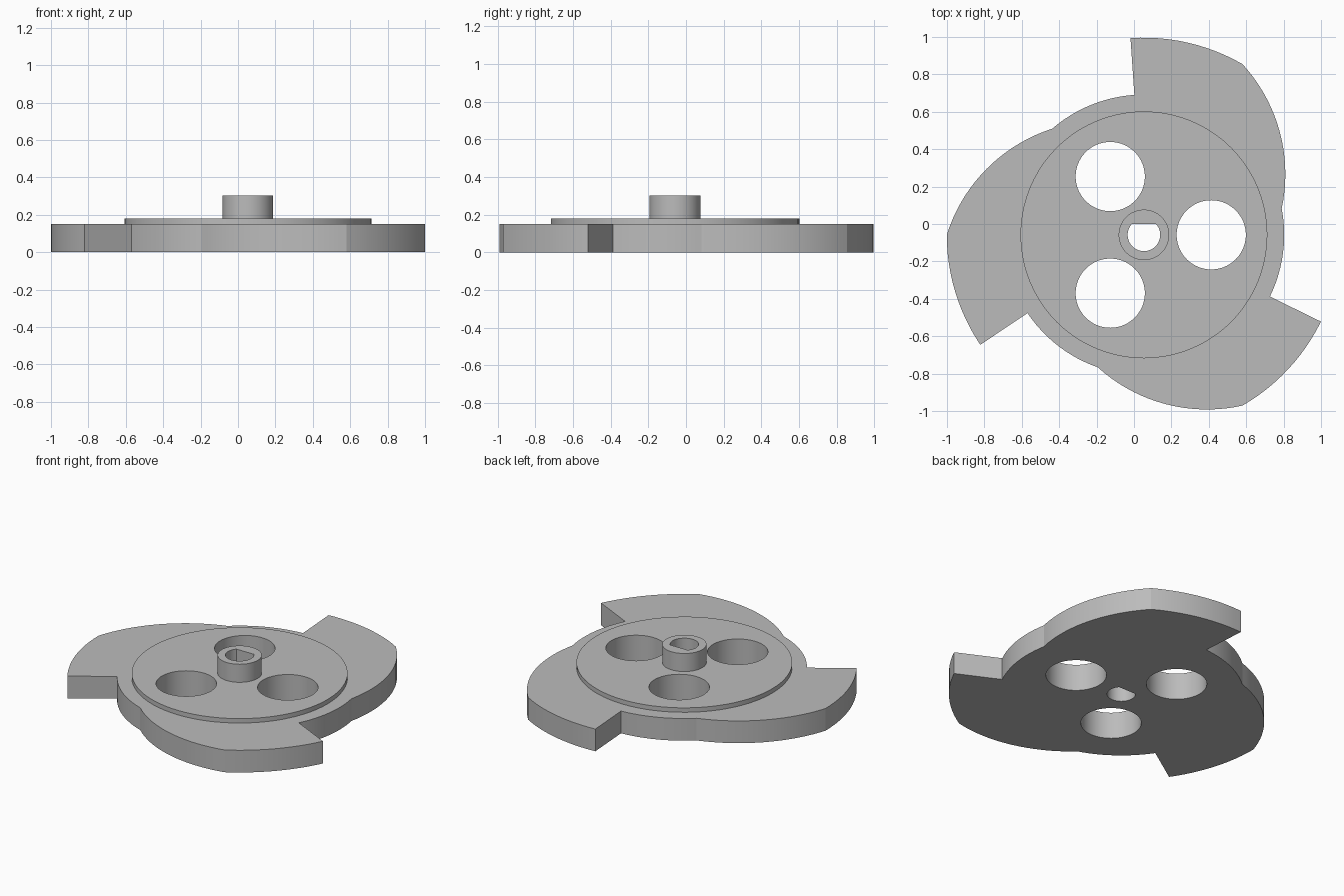
import bpy
import bmesh
from math import radians, sin, cos, acos
from mathutils import Vector, Matrix

if "Cube" in bpy.data.objects:
    bpy.data.objects.remove(bpy.data.objects["Cube"])

AXIS = Vector((0.053, -0.058))          # rotation axis of the cam
PLATE_TOP, DISC_TOP, HUB_TOP = 0.15, 0.18, 0.302
ROOT_R, TIP_R, FLANK_R = 0.75, 1.054, 0.87
DISC_R, HUB_R, HOLE_R, HOLE_DIST = 0.66, 0.135, 0.185, 0.36
BORE_R, BORE_FLAT = 0.087, 0.058


def polar(r, degrees):
    return Vector((r * cos(radians(degrees)), r * sin(radians(degrees))))


def arc(r, start, end, steps):
    return [polar(r, start + (end - start) * i / steps) for i in range(steps + 1)]


def circle(r, center=Vector((0, 0)), steps=80):
    return [center + p for p in arc(r, 0, 360, steps)[:-1]]


def bulge(a, b, r, steps):
    """Arc of radius r from a to b, curving away from the axis."""
    half = (b - a) / 2
    side = Vector((-half.y, half.x)).normalized()
    mid = (a + b) / 2
    if side.dot(mid) > 0:
        side = -side
    center = mid + side * (r * r - half.length_squared) ** 0.5
    start = a - center
    sweep = start.angle_signed(b - center)
    return [center + Matrix.Rotation(-sweep * i / steps, 2) @ start
            for i in range(steps + 1)]


def cam_outline():
    """Three teeth, each a tip arc, a bulging flank and a root arc."""
    points = []
    for turn in (0, -120, -240):
        tip = arc(TIP_R, 93.9 + turn, 60 + turn, 12)
        flank = bulge(tip[-1], polar(ROOT_R, 10.8 + turn), FLANK_R, 18)
        root = arc(ROOT_R, 10.8 + turn, -26.1 + turn, 12)
        points += tip + flank[1:-1] + root
    return points


bm = bmesh.new()


def ring(loop, z):
    verts = [bm.verts.new((p.x + AXIS.x, p.y + AXIS.y, z)) for p in loop]
    return [bm.edges.new((v, verts[i - 1])) for i, v in enumerate(verts)]


def cap(z, *loops):
    """Flat face bounded by the first loop, with the others as openings."""
    edges = [e for loop in loops for e in ring(loop, z)]
    bmesh.ops.triangle_fill(bm, edges=edges, use_beauty=True, normal=(0, 0, 1))


def wall(loop, low, high):
    bmesh.ops.bridge_loops(bm, edges=ring(loop, low) + ring(loop, high))


outline, disc, hub = cam_outline(), circle(DISC_R), circle(HUB_R)
holes = [circle(HOLE_R, polar(HOLE_DIST, a)) for a in (0, 120, 240)]
half_flat = 90 - acos(BORE_FLAT / BORE_R) / radians(1)
bore = arc(BORE_R, half_flat, half_flat - 360 + 2 * (90 - half_flat), 40)

# Cam plate
cap(0, outline, bore, *holes)
wall(outline, 0, PLATE_TOP)
cap(PLATE_TOP, outline, disc)
# Raised disc
wall(disc, PLATE_TOP, DISC_TOP)
cap(DISC_TOP, disc, hub, *holes)
# Hub with a flatted bore
wall(hub, DISC_TOP, HUB_TOP)
cap(HUB_TOP, hub, bore)
wall(bore, 0, HUB_TOP)
# Round through holes
for hole in holes:
    wall(hole, 0, DISC_TOP)

bmesh.ops.remove_doubles(bm, verts=bm.verts, dist=0.0001)
bmesh.ops.recalc_face_normals(bm, faces=bm.faces)

mesh = bpy.data.meshes.new("cam_disc_with_hub")
bm.to_mesh(mesh)
bm.free()
cam = bpy.data.objects.new("cam_disc_with_hub", mesh)
bpy.context.collection.objects.link(cam)

# Plain grey
grey = bpy.data.materials.new("plain_grey")
grey.use_nodes = True
colour = (0.5, 0.5, 0.5, 1)
grey.diffuse_color = colour
grey.node_tree.nodes["Principled BSDF"].inputs["Base Color"].default_value = colour
mesh.materials.append(grey)

bpy.ops.object.select_all(action='DESELECT')
cam.select_set(True)
bpy.context.view_layer.objects.active = cam
bpy.ops.object.shade_smooth_by_angle(angle=radians(12))
